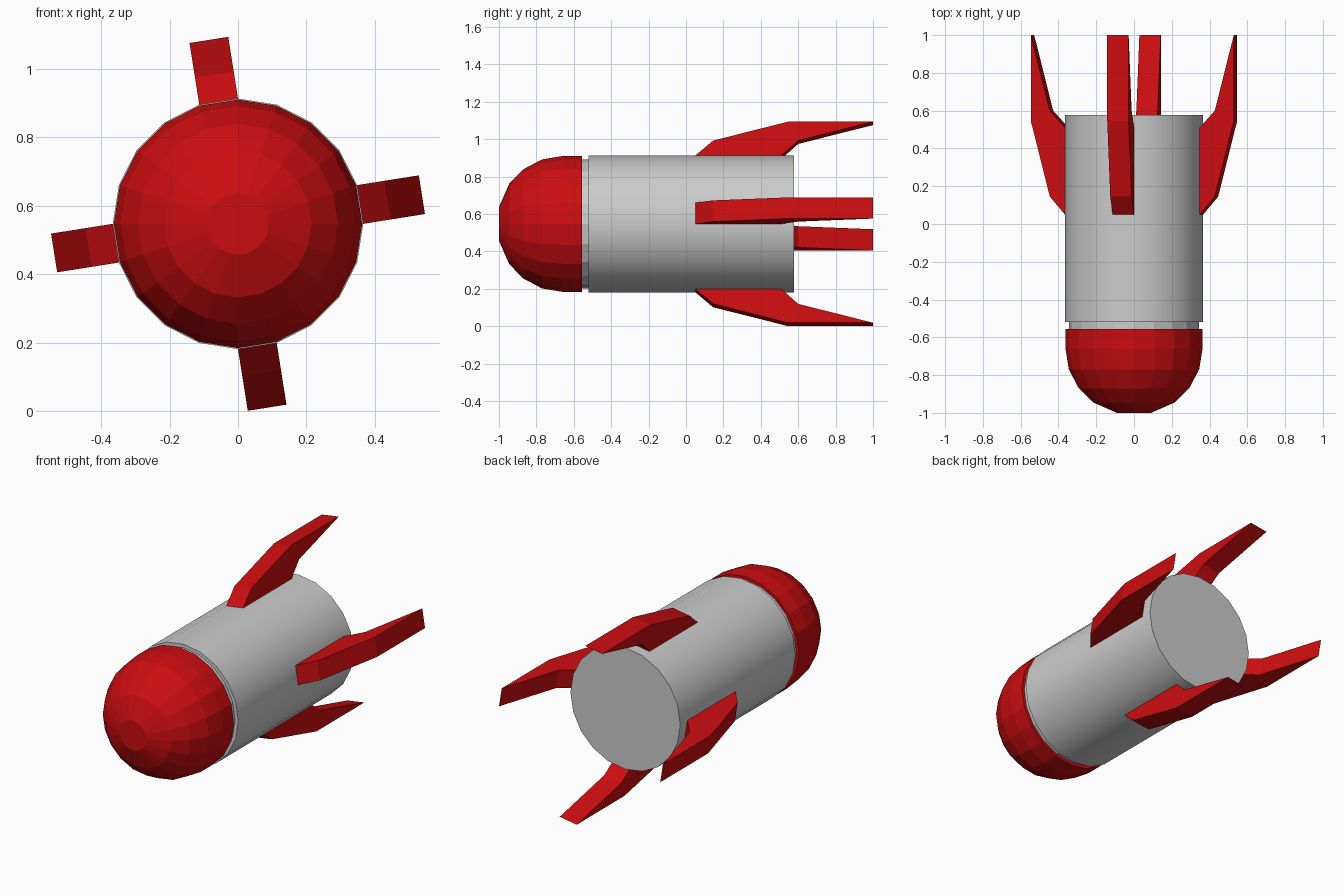
import bpy
from math import cos, sin, pi, radians

if "Cube" in bpy.data.objects:
    bpy.data.objects.remove(bpy.data.objects["Cube"])

CZ = 0.547      # height of the long axis
SIDES = 20
R = 0.366       # hull radius
HALF = R * sin(pi / SIDES)      # half width of one hull facet
APOTHEM = R * cos(pi / SIDES)

red = bpy.data.materials.new("red_paint")
red.diffuse_color = (0.6, 0.004, 0.005, 1)
red.use_nodes = True
red.node_tree.nodes["Principled BSDF"].inputs["Base Color"].default_value = red.diffuse_color


def add_mesh(name, verts, faces, mat=None):
    me = bpy.data.meshes.new(name)
    me.from_pydata(verts, [], faces)
    ob = bpy.data.objects.new(name, me)
    bpy.context.collection.objects.link(ob)
    if mat:
        me.materials.append(mat)
    return ob


def lathe(name, profile, mat=None):
    """Revolve (y, radius) points about the long axis, with flat end caps."""
    n = SIDES
    verts = [(r * cos(2 * pi * i / n), y, CZ + r * sin(2 * pi * i / n))
             for y, r in profile for i in range(n)]
    faces = [(k * n + i, (k + 1) * n + i, (k + 1) * n + (i + 1) % n, k * n + (i + 1) % n)
             for k in range(len(profile) - 1) for i in range(n)]
    last = (len(profile) - 1) * n
    faces.append(tuple(range(n)))
    faces.append(tuple(reversed(range(last, last + n))))
    return add_mesh(name, [(x, y, z) for x, y, z in verts], [f[::-1] for f in faces][:-2]
                    + faces[-2:], mat)


def fin(name, angle):
    """Swept fin: a (y, radial) outline extruded across one hull facet."""
    outline = [(0.05, APOTHEM), (0.145, 0.442), (0.545, 0.544), (1.0, 0.544),
               (0.6, 0.442), (0.51, APOTHEM)]
    n = len(outline)
    c, s = cos(angle), sin(angle)
    verts = [(r * c - t * s, y, CZ + r * s + t * c)
             for t in (-HALF, HALF) for y, r in outline]
    faces = [tuple(range(n)), tuple(reversed(range(n, 2 * n)))]
    faces += [(i, i + n, (i + 1) % n + n, (i + 1) % n) for i in range(n)]
    return add_mesh(name, verts, faces, red)


def fix_normals(ob):
    import bmesh
    bm = bmesh.new()
    bm.from_mesh(ob.data)
    bmesh.ops.recalc_face_normals(bm, faces=bm.faces)
    bm.to_mesh(ob.data)
    bm.free()


# Hull, recessed neck and domed nose
hull = lathe("hull", [(-0.52, R), (0.577, R)])
neck = lathe("neck", [(-0.56, 0.345), (-0.515, 0.345)])
nose = lathe("nose_cone", [(-1.0, 0.09), (-0.945, 0.215), (-0.87, 0.292),
                           (-0.77, 0.345), (-0.66, 0.363), (-0.557, 0.363)], red)

# Four fins, one per quarter turn
fins = [fin(f"fin_{i + 1}", radians(9 + 90 * i)) for i in range(4)]

for ob in [hull, neck, nose] + fins:
    fix_normals(ob)

# Smooth hull with sharp rims
bpy.ops.object.select_all(action='DESELECT')
hull.select_set(True)
bpy.context.view_layer.objects.active = hull
bpy.ops.object.shade_smooth_by_angle(angle=radians(30))
